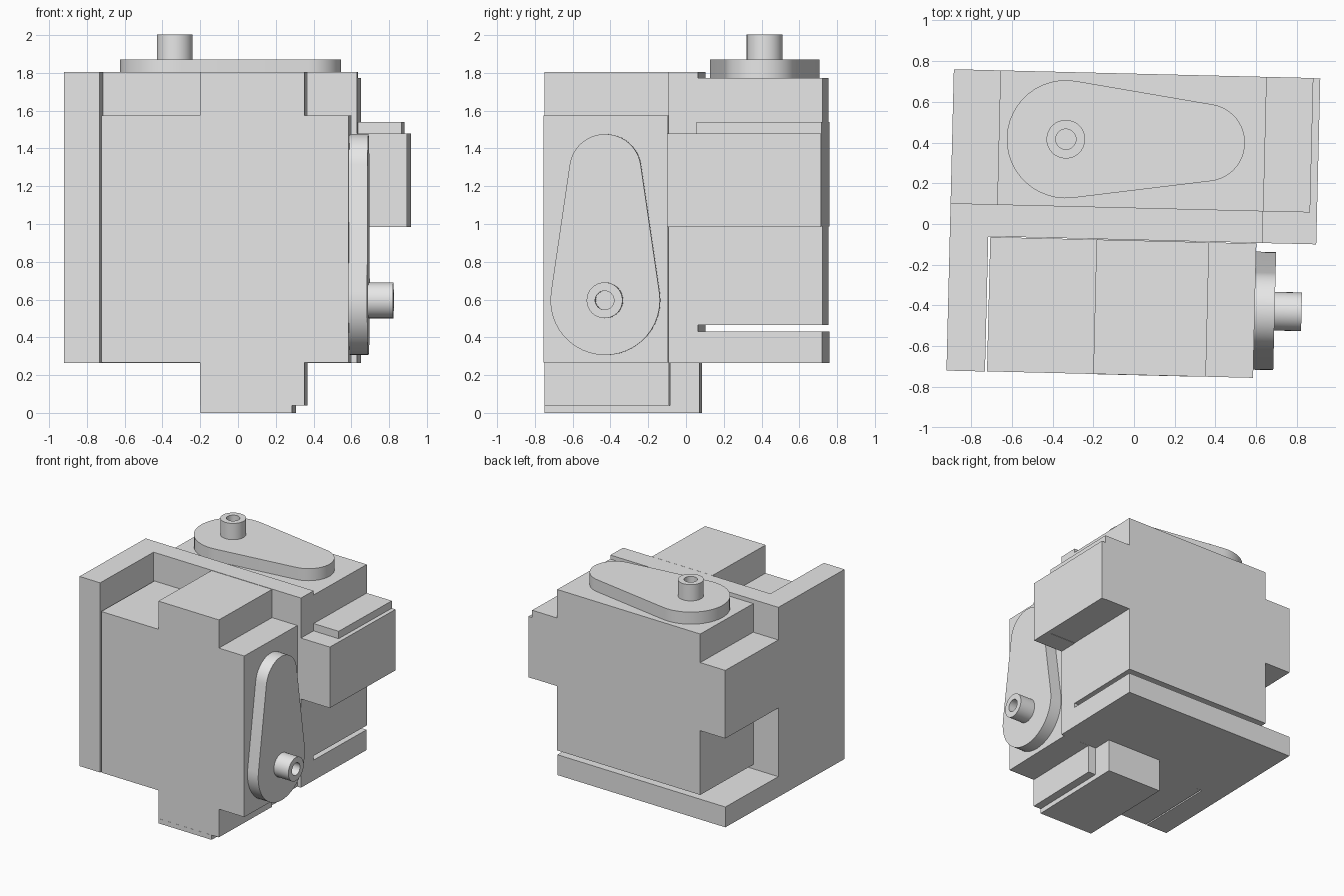
import bpy
import bmesh
from math import radians, pi, sin, cos, asin
from mathutils import Matrix, Vector

cube = bpy.data.objects.get("Cube")
if cube:
    bpy.data.objects.remove(cube, do_unlink=True)

grey = bpy.data.materials.new("light grey")
grey.use_nodes = True
grey.diffuse_color = (0.8, 0.8, 0.8, 1)
grey.node_tree.nodes["Principled BSDF"].inputs["Base Color"].default_value = (0.8, 0.8, 0.8, 1)

# The whole assembly is turned slightly about the vertical axis
YAW = Matrix.Rotation(radians(-1.4), 4, "Z")


def finish(name, bm, place=Matrix.Identity(4), smooth=False):
    bmesh.ops.recalc_face_normals(bm, faces=bm.faces)
    mesh = bpy.data.meshes.new(name)
    bm.to_mesh(mesh)
    bm.free()
    mesh.materials.append(grey)
    obj = bpy.data.objects.new(name, mesh)
    bpy.context.collection.objects.link(obj)
    obj.matrix_world = YAW @ place
    if smooth:
        bpy.ops.object.select_all(action="DESELECT")
        obj.select_set(True)
        bpy.context.view_layer.objects.active = obj
        bpy.ops.object.shade_smooth_by_angle(angle=radians(30))


def prism(name, points, axis, start, end, place=Matrix.Identity(4), smooth=False):
    """Extrude an outline along y or z from start to end."""
    bm = bmesh.new()
    if axis == "y":
        verts = [bm.verts.new((a, start, b)) for a, b in points]
        step = Vector((0, end - start, 0))
    else:
        verts = [bm.verts.new((a, b, start)) for a, b in points]
        step = Vector((0, 0, end - start))
    face = bm.faces.new(verts)
    top = bmesh.ops.extrude_face_region(bm, geom=[face], use_keep_orig=True)["geom"]
    bmesh.ops.translate(bm, vec=step, verts=[v for v in top if isinstance(v, bmesh.types.BMVert)])
    finish(name, bm, place, smooth)


def box(name, x, y, z):
    prism(name, [(x[0], z[0]), (x[1], z[0]), (x[1], z[1]), (x[0], z[1])], "y", *y)


def horn_outline(big, r_big, small, r_small, n=24):
    """Tapered arm: two arcs joined by their common tangents."""
    tilt = asin((r_big - r_small) / (small - big))
    a = pi / 2 - tilt
    pts = []
    for i in range(n + 1):
        t = -a + 2 * a * i / n
        pts.append((small + r_small * cos(t), r_small * sin(t)))
    for i in range(n + 1):
        t = a + (2 * pi - 2 * a) * i / n
        pts.append((big + r_big * cos(t), r_big * sin(t)))
    return pts


def servo(prefix, place):
    """Motor with its output face at the local origin, shaft along local z."""
    body, lug, half = 0.654, 0.883, 0.33
    low, lug_low, lug_high = -1.307, -0.785, -0.232
    right = [(body, low), (body, lug_low), (lug, lug_low), (lug, lug_high), (body, lug_high), (body, 0)]
    outline = right + [(-x, z) for x, z in reversed(right)]
    prism(prefix + "_motor_body", outline, "y", -half, half, place)
    # Output arm
    shaft = -0.325
    prism(prefix + "_output_arm", horn_outline(shaft, 0.29, 0.365, 0.19), "z", 0, 0.098, place, True)
    # Hollow shaft hub
    bm = bmesh.new()
    ring = [(0.05, 0.098), (0.05, 0.23), (0.095, 0.23), (0.095, 0.098)]
    verts = [bm.verts.new((shaft + r, 0, z)) for r, z in ring]
    edges = [bm.edges.new(pair) for pair in zip(verts, verts[1:])]
    bmesh.ops.spin(bm, geom=verts + edges, cent=(shaft, 0, 0), axis=(0, 0, 1),
                   angle=2 * pi, steps=32)
    bmesh.ops.remove_doubles(bm, verts=bm.verts, dist=0.0005)
    finish(prefix + "_shaft_hub", bm, place, True)


# Bracket: dividing wall with a tab at the right and below
FRONT, MID_FRONT, MID_BACK, BACK = -0.742, -0.078, 0.08, 0.737
wall = [(-0.903, 0.265), (-0.18, 0.265), (-0.18, 0), (0.305, 0), (0.305, 0.265),
        (0.633, 0.265), (0.633, 0.985), (0.897, 0.985), (0.897, 1.48),
        (0.633, 1.48), (0.633, 1.805), (-0.903, 1.805)]
prism("bracket_dividing_wall", wall, "y", MID_FRONT, MID_BACK)
box("bracket_left_wall", (-0.903, -0.714), (FRONT, MID_FRONT), (0.265, 1.805))
box("bracket_base_plate", (-0.903, 0.633), (MID_BACK, BACK), (0.265, 0.43))
box("bracket_right_end_plate", (0.863, 0.897), (MID_BACK, BACK), (0.985, 1.48))
box("bracket_bottom_end_plate", (-0.18, 0.305), (FRONT, MID_FRONT), (0, 0.038))

# Back motor points up, front motor points to the model's left (+x)
servo("back", Matrix.Translation((-0.02, 0.408, 1.772)))
sideways = Matrix(((0, 0, 1, 0), (0, -1, 0, 0), (1, 0, 0, 0), (0, 0, 0, 1)))
servo("front", Matrix.Translation((0.603, -0.411, 0.921)) @ sideways)
